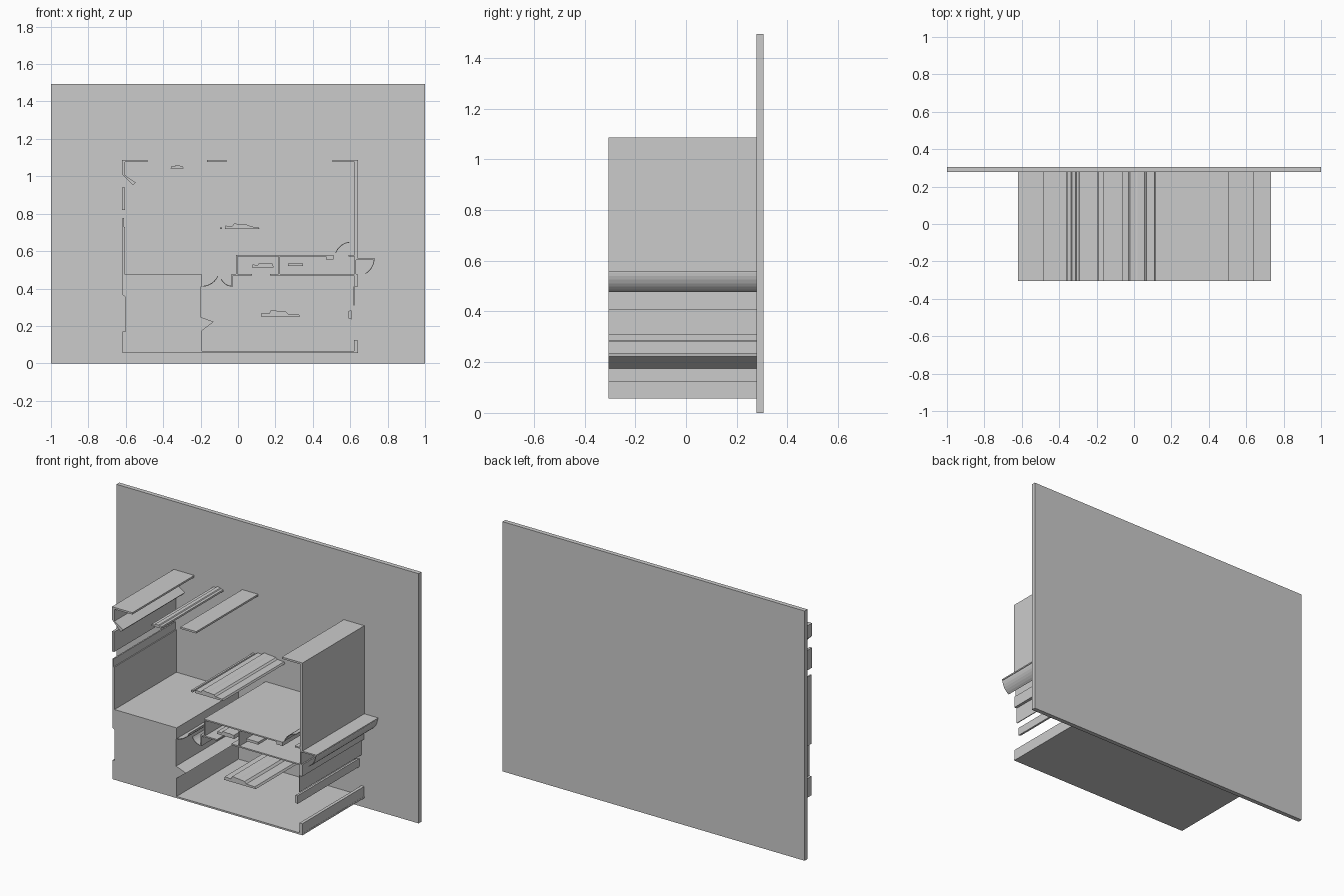
import bpy, bmesh, math

Y0, Y1, YB = -0.306, 0.279, 0.306


def prism(name, pts, y0=Y0, y1=Y1):
    """Extrude an x/z outline along y."""
    bm = bmesh.new()
    face = bm.faces.new([bm.verts.new((x, y0, z)) for x, z in pts])
    out = bmesh.ops.extrude_face_region(bm, geom=[face])
    verts = [v for v in out['geom'] if isinstance(v, bmesh.types.BMVert)]
    bmesh.ops.translate(bm, verts=verts, vec=(0, y1 - y0, 0))
    bmesh.ops.recalc_face_normals(bm, faces=bm.faces)
    me = bpy.data.meshes.new(name)
    bm.to_mesh(me)
    bm.free()
    ob = bpy.data.objects.new(name, me)
    bpy.context.collection.objects.link(ob)
    return ob


def bar(name, x0, x1, z0, z1, y0=Y0, y1=Y1):
    return prism(name, [(x0, z0), (x1, z0), (x1, z1), (x0, z1)], y0, y1)


def arc(name, cx, cz, r, a0, a1, t=0.004, n=6):
    """Thin curved door sweep."""
    ang = [math.radians(a0 + (a1 - a0) * i / n) for i in range(n + 1)]
    outer = [(cx + r * math.cos(a), cz + r * math.sin(a)) for a in ang]
    inner = [(cx + (r - t) * math.cos(a), cz + (r - t) * math.sin(a)) for a in ang]
    return prism(name, outer + inner[::-1])


# Backing board
bar("back_board", -1, 1, 0, 1.494, Y1, YB)

# Solid lower left room with window notches and door spike
prism("lower_left_block", [
    (-0.617, 0.056), (-0.192, 0.056), (-0.192, 0.175), (-0.13, 0.222),
    (-0.192, 0.245), (-0.197, 0.245), (-0.197, 0.41), (-0.192, 0.41), (-0.192, 0.476),
    (-0.605, 0.476), (-0.617, 0.476), (-0.617, 0.365), (-0.602, 0.355),
    (-0.602, 0.17), (-0.617, 0.17)])

# Upper left wall, broken by windows
prism("left_wall_low", [(-0.617, 0.476), (-0.603, 0.476), (-0.603, 0.73),
                        (-0.609, 0.73), (-0.609, 0.777), (-0.617, 0.777)])
bar("left_wall_mid", -0.62, -0.605, 0.82, 0.94)
prism("left_wall_corner", [
    (-0.62, 1.087), (-0.485, 1.087), (-0.485, 1.076), (-0.603, 1.076),
    (-0.603, 1.005), (-0.547, 0.967), (-0.562, 0.952), (-0.62, 1.01)])

# Top wall and right wall
bar("top_wall_mid", -0.167, -0.062, 1.076, 1.087)
prism("right_wall_corner", [
    (0.505, 1.087), (0.641, 1.087), (0.641, 0.56), (0.733, 0.56), (0.733, 0.552),
    (0.624, 0.552), (0.624, 1.076), (0.505, 1.076)])

# Lower right room: floor and side wall
bar("lower_floor", -0.192, 0.641, 0.056, 0.066)
bar("right_wall_foot", 0.621, 0.64, 0.056, 0.125)
bar("right_wall_pane", 0.618, 0.623, 0.31, 0.41)
bar("right_wall_head", 0.621, 0.64, 0.408, 0.478)
prism("window_label", [(0.59, 0.24), (0.608, 0.235), (0.608, 0.284), (0.59, 0.28)])

# Middle corridor walls
bar("corridor_top", -0.012, 0.51, 0.57, 0.578)
bar("corridor_top_end", 0.59, 0.64, 0.57, 0.578)
bar("corridor_left", -0.012, -0.004, 0.476, 0.578)
bar("corridor_divider", 0.216, 0.224, 0.476, 0.572)
bar("corridor_base_left", -0.03, 0.075, 0.47, 0.478)
bar("corridor_base_right", 0.17, 0.635, 0.47, 0.478)
bar("corridor_sill", 0.47, 0.51, 0.555, 0.572)
bar("corridor_door_post", -0.034, -0.027, 0.412, 0.478)
bar("corridor_right", 0.624, 0.632, 0.47, 0.578)

# Curved door sweeps
arc("door_sweep_left", -0.192, 0.505, 0.095, 272, 335)
arc("door_sweep_centre", -0.03, 0.478, 0.068, 205, 268)
arc("door_sweep_upper", 0.605, 0.56, 0.09, 95, 160)
arc("door_sweep_outer", 0.635, 0.56, 0.095, 300, 358)

# Small irregular marks in the rooms: x start, widths and heights per step
def marks(name, x, z, steps):
    top = [(x, z)]
    for w, h in steps:
        top += [(x + 0.1 * w, z + h), (x + 0.9 * w, z + h * 0.85)]
        x += w
    prism(name, top + [(x, z)])


marks("upper_room_mark", -0.36, 1.043, [(0.025, 0.01), (0.025, 0.018), (0.018, 0.011)])
bar("centre_mark_dot", -0.097, -0.085, 0.717, 0.727)
marks("centre_mark", -0.07, 0.718, [(0.045, 0.018), (0.04, 0.03), (0.045, 0.026), (0.055, 0.013)])
marks("lower_mark", 0.122, 0.25, [(0.05, 0.02), (0.05, 0.035), (0.04, 0.03), (0.07, 0.014)])
marks("corridor_mark_left", 0.075, 0.512, [(0.035, 0.016), (0.04, 0.026), (0.04, 0.024)])
bar("corridor_mark_right", 0.268, 0.348, 0.52, 0.535)
